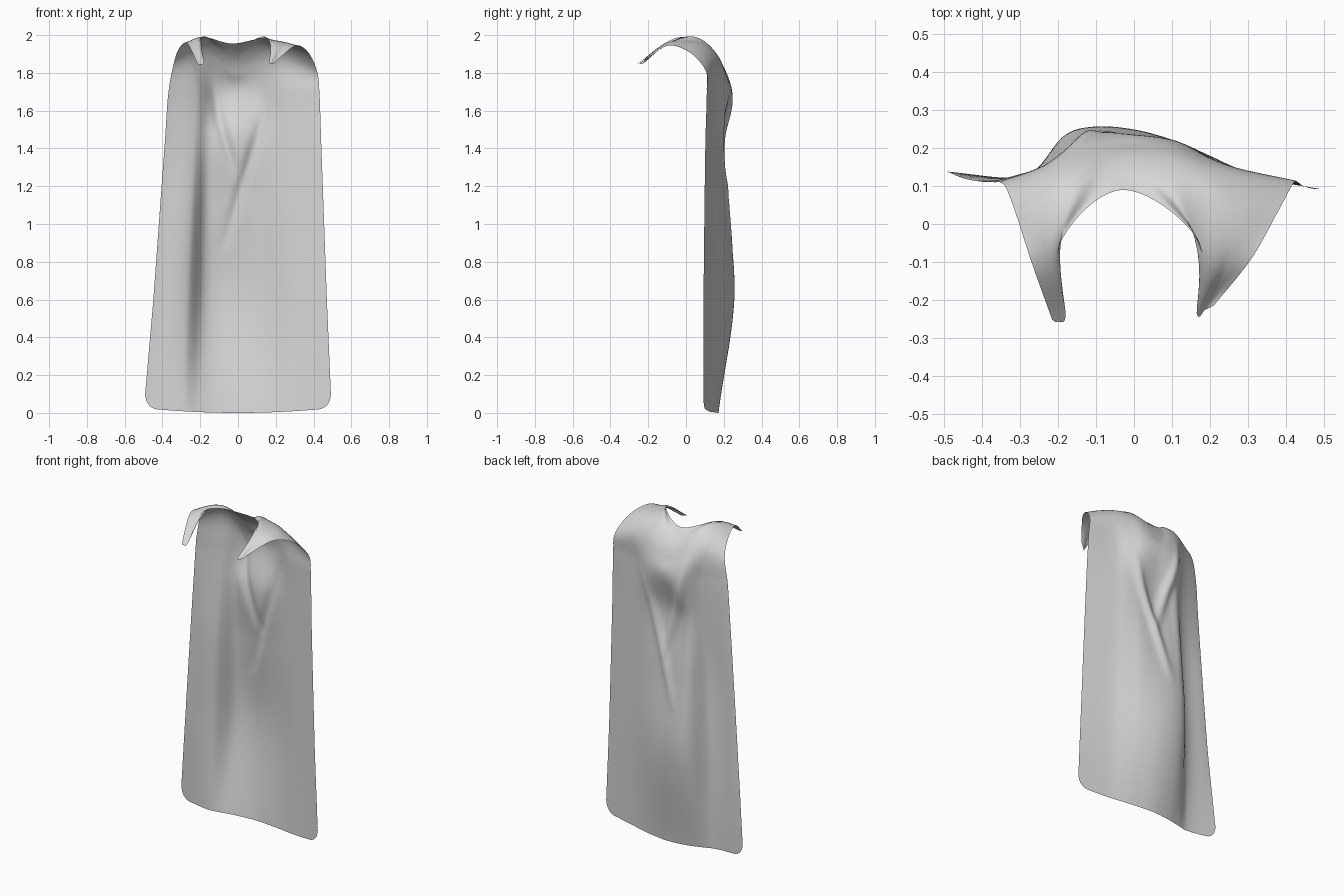
import bpy, bmesh, math
from mathutils import Vector

cube = bpy.data.objects.get("Cube")
if cube:
    bpy.data.objects.remove(cube)

COLUMNS, ROWS = 96, 110

# Guide columns run across the cloth, knots run from the hem up and over
GUIDES = [-1, -.6, -.42, -.25, 0, .25, .42, .6, 1]
KNOTS = [0, .6, 1.1, 1.45, 1.7, 1.87, 1.99, 2.12, 2.3]

# Depth of the hanging cloth at each guide, one row per knot
HANG = [
    [.138, .12, .14, .16, .172, .16, .145, .125, .092],
    [.12, .135, .228, .254, .248, .215, .18, .143, .093],
    [.113, .13, .212, .222, .212, .2, .175, .145, .098],
    [.11, .145, .19, .19, .18, .185, .172, .147, .103],
    [.11, .16, .215, .24, .235, .22, .185, .147, .11],
]

# Each guide over the shoulder, ending at a clasp tip or the neckline
LEFT_SIDE = [
    [(-.34, .1, 1.85), (-.312, .03, 1.93), (-.27, -.1, 1.957), (-.215, -.253, 1.85)],
    [(-.255, .135, 1.87), (-.26, .05, 1.955), (-.238, -.09, 1.965), (-.2, -.257, 1.845)],
    [(-.19, .165, 1.88), (-.2, .08, 1.97), (-.208, -.06, 1.98), (-.18, -.236, 1.86)],
    [(-.12, .18, 1.87), (-.14, .11, 1.955), (-.165, .04, 1.99), (-.197, -.055, 1.985)],
]
CENTRE = [[(-.02, .207, 1.8), (-.025, .18, 1.86), (-.03, .14, 1.91), (-.03, .09, 1.955)]]
RIGHT_SIDE = [
    [(.1, .19, 1.85), (.105, .13, 1.94), (.12, .05, 1.99), (.17, -.045, 1.98)],
    [(.19, .16, 1.87), (.2, .08, 1.955), (.195, -.08, 1.965), (.165, -.232, 1.86)],
    [(.28, .135, 1.86), (.28, .04, 1.945), (.25, -.095, 1.95), (.187, -.226, 1.85)],
    [(.418, .105, 1.81), (.375, .025, 1.905), (.31, -.09, 1.945), (.21, -.215, 1.87)],
]

# Centre lines of the two draped folds, as (x, z)
FOLDS = [
    [(-.16, 1.86), (-.1, 1.55), (.02, 1.15)],
    [(.17, 1.68), (.01, 1.17), (-.08, .85)],
]


def spline(knots, points, t):
    """Smooth curve through points placed at uneven knots."""
    last = len(knots) - 1
    i = max(k for k in range(last) if knots[k] <= t or k == 0)

    def slope(k):
        a, b = max(k - 1, 0), min(k + 1, last)
        return (points[b] - points[a]) / (knots[b] - knots[a])

    span = knots[i + 1] - knots[i]
    s = (t - knots[i]) / span
    p, q = points[i], points[i + 1]
    m, n = slope(i) * span, slope(i + 1) * span
    return p + m * s + (3 * (q - p) - 2 * m - n) * s**2 + (2 * (p - q) + m + n) * s**3


def hang_point(u, z, y):
    half = .492 - (.073 if u < 0 else .036) * z
    return Vector((u * half, y, z))


def fold_depth(x, z):
    """Raised ridge along each fold line, fading at its ends."""
    depth = 0
    for line in FOLDS:
        top, bottom = line[0][1], line[-1][1]
        if bottom < z < top:
            for (xa, za), (xb, zb) in zip(line, line[1:]):
                if zb <= z <= za:
                    mid = xa + (xb - xa) * (za - z) / (za - zb)
                    fade = math.sin(math.pi * (z - bottom) / (top - bottom))
                    depth += .02 * fade * math.exp(-((x - mid) / .03) ** 2)
    return depth


def hem_lift(u):
    """Slight sweep of the hem plus rounded lower corners."""
    corner = max(0, (abs(u) - .87) / .13)
    return .025 * u * u + .07 * (1 - math.sqrt(max(0, 1 - corner * corner)))


guides = []
for g, (u, over) in enumerate(zip(GUIDES, LEFT_SIDE + CENTRE + RIGHT_SIDE)):
    hanging = [hang_point(u, z, row[g]) for z, row in zip(KNOTS, HANG)]
    guides.append(hanging + [Vector(p) for p in over])

# Cape sheet
bm = bmesh.new()
grid = []
for r in range(ROWS + 1):
    t = KNOTS[-1] * r / ROWS
    section = [spline(KNOTS, guide, t) for guide in guides]
    row = []
    for c in range(COLUMNS + 1):
        s = 2 * c / COLUMNS - 1
        u = .6 * s + .4 * math.sin(s * math.pi / 2)
        p = spline(GUIDES, section, u)
        if t < KNOTS[5]:
            p.y += fold_depth(p.x, p.z)
        p.z += hem_lift(u) * max(0, 1 - t / .6)
        row.append(bm.verts.new(p))
    grid.append(row)
for low, high in zip(grid, grid[1:]):
    for c in range(COLUMNS):
        bm.faces.new((low[c], high[c], high[c + 1], low[c + 1]))

mesh = bpy.data.meshes.new("cape")
bm.to_mesh(mesh)
bm.free()
for face in mesh.polygons:
    face.use_smooth = True
cape = bpy.data.objects.new("cape", mesh)
bpy.context.collection.objects.link(cape)

# Plain grey cloth
cloth = bpy.data.materials.new("grey cloth")
cloth.use_nodes = True
cloth.diffuse_color = (.68, .68, .68, 1)
cloth.node_tree.nodes["Principled BSDF"].inputs["Base Color"].default_value = (.68, .68, .68, 1)
mesh.materials.append(cloth)
